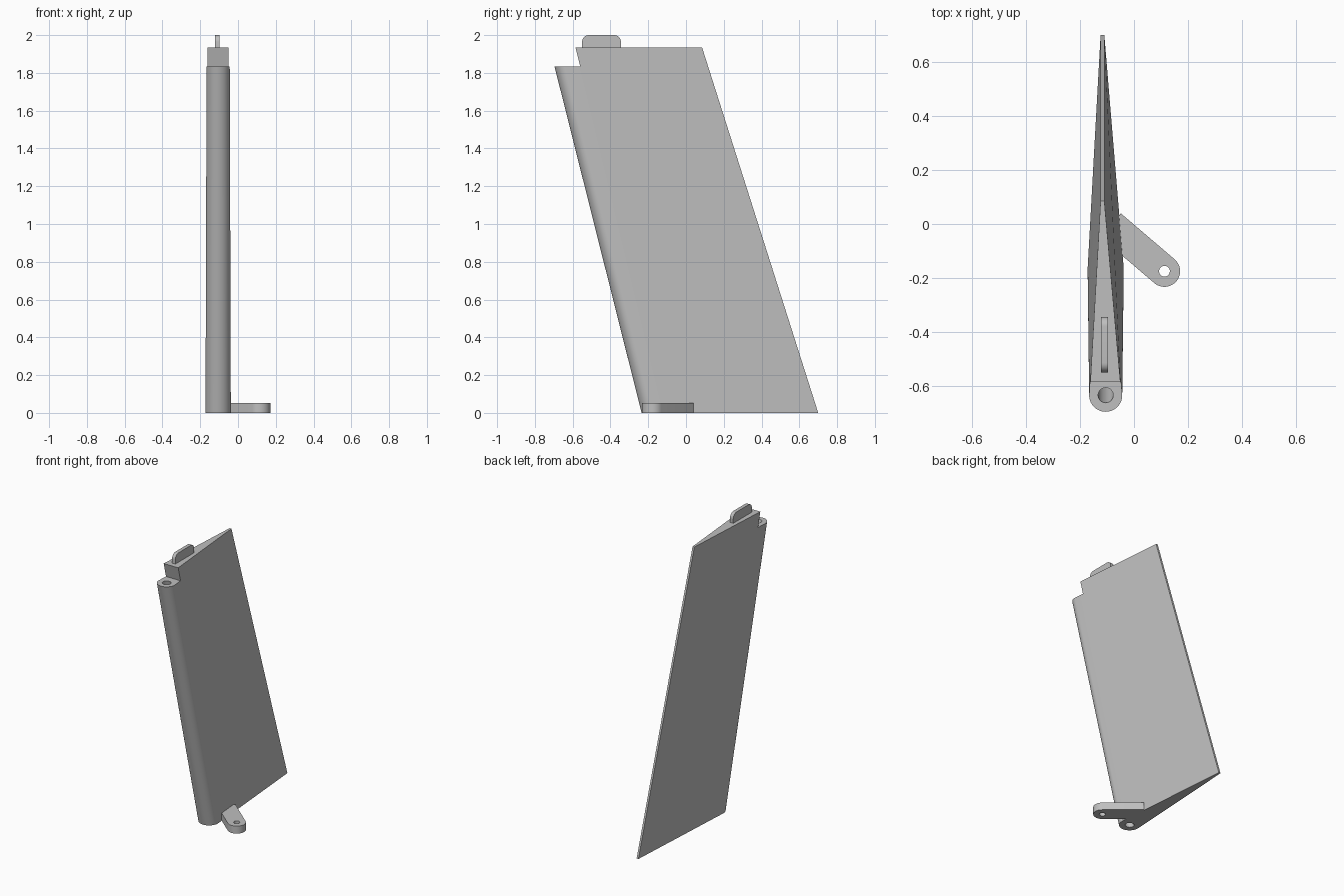
import bpy, bmesh, math
from mathutils import Vector

if "Cube" in bpy.data.objects:
    bpy.data.objects.remove(bpy.data.objects["Cube"])

grey = bpy.data.materials.new("light grey")
grey.use_nodes = True
grey.diffuse_color = (0.52, 0.52, 0.52, 1)
grey.node_tree.nodes["Principled BSDF"].inputs["Base Color"].default_value = grey.diffuse_color

TOP, SHOULDER = 1.935, 1.835


def loft(name, lower, upper):
    """Closed solid between two matching outlines."""
    bm = bmesh.new()
    a = [bm.verts.new(p) for p in lower]
    b = [bm.verts.new(p) for p in upper]
    bm.faces.new(a)
    bm.faces.new(b)
    for i in range(len(a)):
        j = (i + 1) % len(a)
        bm.faces.new((a[i], a[j], b[j], b[i]))
    bmesh.ops.recalc_face_normals(bm, faces=bm.faces)
    mesh = bpy.data.meshes.new(name)
    bm.to_mesh(mesh)
    bm.free()
    mesh.materials.append(grey)
    obj = bpy.data.objects.new(name, mesh)
    bpy.context.collection.objects.link(obj)
    return obj


def combine(target, tool, operation):
    mod = target.modifiers.new(tool.name, 'BOOLEAN')
    mod.object, mod.operation, mod.solver = tool, operation, 'EXACT'
    bpy.context.view_layer.objects.active = target
    bpy.ops.object.modifier_apply(modifier=mod.name)
    bpy.data.objects.remove(tool)


def arc(center, radius, start, end, steps):
    return [Vector(center) + radius * Vector((math.cos(t), math.sin(t), 0))
            for t in (math.radians(start + (end - start) * i / steps) for i in range(steps + 1))]


def hinge(z):
    """Point on the raked hinge line."""
    return Vector((-0.105, -0.168 - 0.2545 * z, z))


def section(z):
    """Teardrop outline: round nose running straight to a thin trailing edge."""
    f = z / TOP
    tail = 0.70 - 0.615 * f
    radius = 0.067 - 0.006 * f
    return arc(hinge(z), radius, 176, 364, 32) + [
        Vector((-0.110, tail, z)), Vector((-0.124, tail, z))]


def circle(center, radius):
    return arc(center, radius, 0, 350, 35)


# Blade with a raked hinge bore
blade = loft("blade", section(0), section(TOP))
combine(blade, loft("bore", circle(hinge(-0.1), 0.028), circle(hinge(2.1), 0.028)), 'DIFFERENCE')

# Stepped shoulder at the nose of the tip
notch = [[Vector((x, y, z)) for x, y in ((-0.4, -1), (0.2, -1), (0.2, back), (-0.4, back))]
         for z, back in ((SHOULDER, -0.56), (SHOULDER + 0.2, -0.611))]
combine(blade, loft("notch", *notch), 'DIFFERENCE')

# Control horn with a pin hole, reaching into the blade root
pin = Vector((0.113, -0.175, 0))
angle = 139.5
inner = pin + 0.262 * Vector((math.cos(math.radians(angle)), math.sin(math.radians(angle)), 0))
outline = arc(pin, 0.058, angle - 270, angle - 90, 20)
side = 0.058 * Vector((math.sin(math.radians(angle)), -math.cos(math.radians(angle)), 0))
outline += [inner + side, inner - side]
horn = loft("control_horn", outline, [p + Vector((0, 0, 0.052)) for p in outline])
hole = circle(pin, 0.02)
combine(horn, loft("pin_hole", [p - Vector((0, 0, 0.1)) for p in hole],
                   [p + Vector((0, 0, 0.2)) for p in hole]), 'DIFFERENCE')
combine(blade, horn, 'UNION')

# Tip tab with rounded upper corners
corner = 0.035
flat = (arc((-0.515, 2 - corner, 0), corner, 180, 90, 10)
        + arc((-0.38, 2 - corner, 0), corner, 90, 0, 10)
        + [Vector((-0.345, TOP - 0.02, 0)), Vector((-0.55, TOP - 0.02, 0))])
tab = loft("tip_tab", *[[Vector((x, p.x, p.y)) for p in flat] for x in (-0.122, -0.097)])
combine(blade, tab, 'UNION')

blade.name = "rudder_blade"
bpy.ops.object.select_all(action='DESELECT')
blade.select_set(True)
bpy.context.view_layer.objects.active = blade
bpy.ops.object.shade_smooth_by_angle(angle=math.radians(30))
